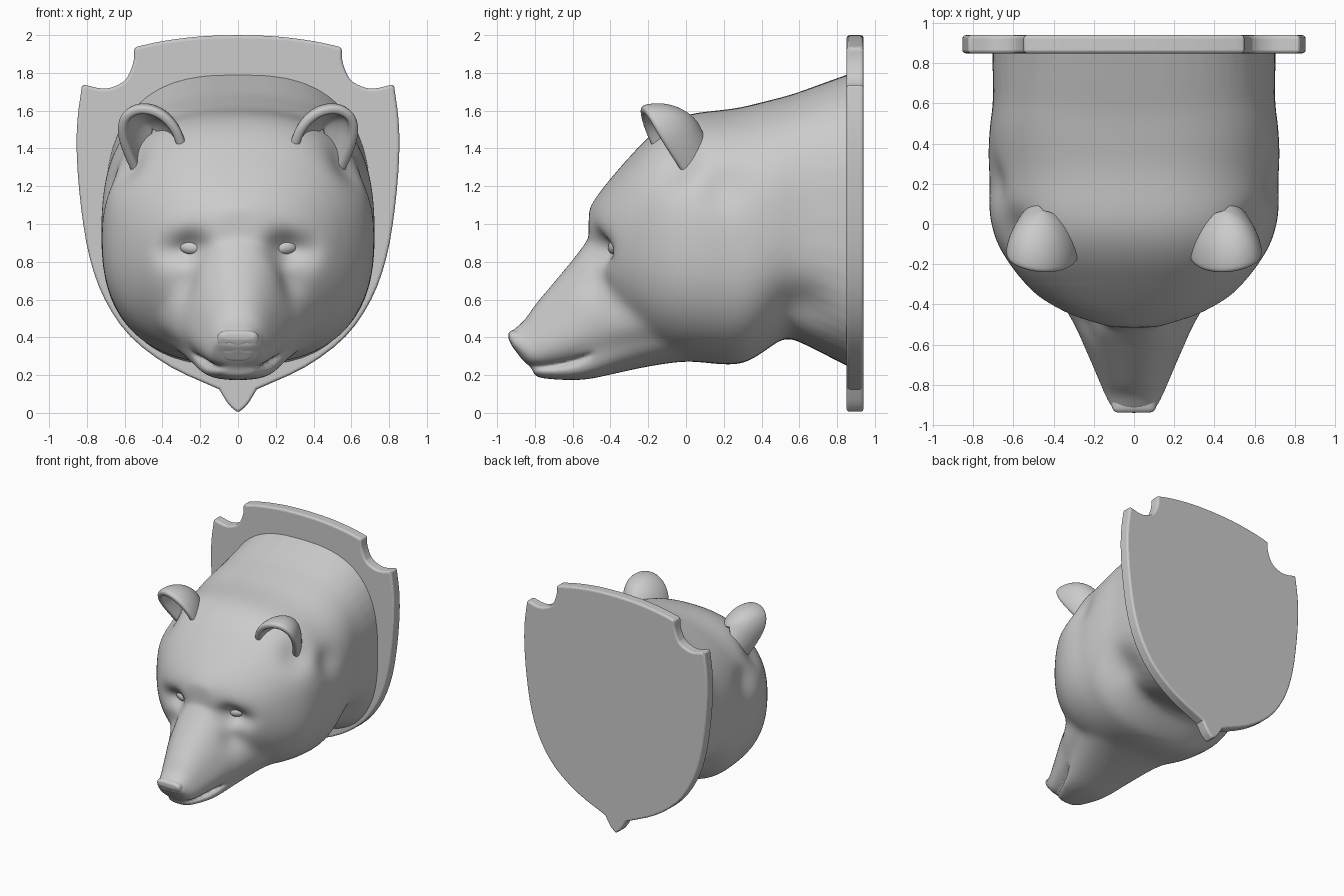
import bpy, bmesh, math
from mathutils import Vector
from mathutils.bvhtree import BVHTree

if "Cube" in bpy.data.objects:
    bpy.data.objects.remove(bpy.data.objects["Cube"])


def spline(pts, n):
    """Catmull-Rom samples through pts, ends included."""
    p = [Vector(q) for q in pts]
    p = [2 * p[0] - p[1]] + p + [2 * p[-1] - p[-2]]
    out = []
    for i in range(1, len(p) - 2):
        a, b, c, d = p[i - 1:i + 3]
        for k in range(n):
            t = k / n
            out.append(0.5 * (2 * b + (c - a) * t + (2 * a - 5 * b + 4 * c - d) * t * t
                              + (3 * b - a - 3 * c + d) * t ** 3))
    return out + [p[-2]]


def loft(bm, stations, expo=(2.3, 2.3), taper=0.0, n=48):
    """Closed skin over superellipse sections (y, half width, top z, bottom z)."""
    rings = []
    path = spline(stations, 3)
    for k, (y, w, top, bot) in enumerate(path):
        e = expo[0] + (expo[1] - expo[0]) * k / (len(path) - 1)
        ring = []
        for i in range(n):
            t = 2 * math.pi * i / n
            c, s = math.cos(t), math.sin(t)
            u = math.copysign(abs(c) ** (2 / e), c)
            v = math.copysign(abs(s) ** (2 / e), s)
            ring.append(bm.verts.new((w * u * (1 - taper * v), y,
                                      (top + bot) / 2 + v * (top - bot) / 2)))
        rings.append(ring)
    for a, b in zip(rings, rings[1:]):
        for i in range(n):
            bm.faces.new((a[i], a[(i + 1) % n], b[(i + 1) % n], b[i]))
    bm.faces.new(rings[0])
    bm.faces.new(rings[-1][::-1])


def finish(name, bm):
    bmesh.ops.recalc_face_normals(bm, faces=bm.faces)
    me = bpy.data.meshes.new(name)
    bm.to_mesh(me)
    bm.free()
    ob = bpy.data.objects.new(name, me)
    bpy.context.collection.objects.link(ob)
    return ob


def modifier(ob, kind, **settings):
    m = ob.modifiers.new(kind.title(), kind)
    for k, v in settings.items():
        setattr(m, k, v)


def apply_all(ob):
    dg = bpy.context.evaluated_depsgraph_get()
    me = bpy.data.meshes.new_from_object(ob.evaluated_get(dg))
    ob.modifiers.clear()
    ob.data = me
    me.shade_smooth()


def push(ob, centre, radius, move):
    """Soft sculpt brush, applied on both sides of x = 0."""
    for side in (1, -1) if centre[0] else (1,):
        c = Vector((side * centre[0], centre[1], centre[2]))
        m = Vector((side * move[0], move[1], move[2]))
        for v in ob.data.vertices:
            d = (v.co - c).length / radius
            if d < 3:
                v.co += m * math.exp(-d * d)


# Shield plaque
half = []
for seg in ([(0, 2), (.2, 1.993), (.4, 1.968), (.55, 1.935)],
            [(.55, 1.935), (.553, 1.86), (.59, 1.77), (.65, 1.73), (.72, 1.717), (.825, 1.74)],
            [(.825, 1.74), (.85, 1.55), (.853, 1.35), (.83, 1.08), (.785, .82), (.705, .6),
             (.57, .405), (.36, .245), (.1, .125)],
            [(.1, .125), (.05, .045), (0, 0)]):
    half += spline(seg, 3)[:-1]
half.append(Vector((0, 0)))
outline = half + [Vector((-p.x, p.y)) for p in half[-2:0:-1]]
bm = bmesh.new()
face = bm.faces.new([bm.verts.new((p.x, 0.85, p.y)) for p in outline])
ext = bmesh.ops.extrude_face_region(bm, geom=[face])
bmesh.ops.translate(bm, vec=(0, 0.09, 0),
                    verts=[g for g in ext["geom"] if isinstance(g, bmesh.types.BMVert)])
plaque = finish("shield_plaque", bm)
modifier(plaque, 'BEVEL', width=0.016, segments=3, limit_method='ANGLE',
         angle_limit=math.radians(40), use_clamp_overlap=False)
apply_all(plaque)
bpy.context.view_layer.objects.active = plaque
plaque.select_set(True)
bpy.ops.object.shade_smooth_by_angle(angle=math.radians(14))

# Head: skull with neck, muzzle and lower jaw fused together
bm = bmesh.new()
loft(bm, [(-.515, .12, 1.08, .86), (-.47, .30, 1.15, .68), (-.4, .43, 1.24, .54),
          (-.3, .54, 1.355, .43), (-.2, .62, 1.46, .35), (-.1, .68, 1.535, .3),
          (0, .712, 1.578, .277), (.1, .724, 1.595, .265), (.2, .718, 1.605, .255),
          (.3, .725, 1.62, .26), (.4, .725, 1.645, .315), (.52, .715, 1.675, .395),
          (.6, .703, 1.70, .375), (.85, .705, 1.79, .25), (.9, .705, 1.805, .225)],
     expo=(2.2, 2.75))
loft(bm, [(-.93, .1, .428, .36), (-.89, .122, .46, .315), (-.85, .138, .498, .265),
          (-.8, .158, .57, .235), (-.7, .198, .69, .24), (-.6, .24, .81, .25),
          (-.5, .285, .935, .26), (-.4, .34, .97, .28), (-.2, .42, 1.0, .32)],
     expo=(2.6, 2.4), taper=0.25)
loft(bm, [(-.81, .085, .25, .198), (-.75, .125, .265, .182), (-.6, .19, .30, .173),
          (-.5, .235, .36, .18), (-.4, .28, .46, .202), (-.2, .36, .6, .245),
          (0, .42, .65, .272), (.2, .4, .65, .265)])
head = finish("bear_head", bm)
modifier(head, 'REMESH', mode='VOXEL', voxel_size=0.014)
modifier(head, 'SMOOTH', factor=0.5, iterations=18)
apply_all(head)
# Extra softening where the cheeks meet muzzle and jaw
group = head.vertex_groups.new(name="soft")
for v in head.data.vertices:
    weight = min(1, max(0, (v.co.y + .62) / .15)) * min(1, max(0, (.7 - v.co.y) / .1))
    if v.co.z > .9 and v.co.y < -.3:
        weight *= .3
    group.add([v.index], weight, 'REPLACE')
modifier(head, 'SMOOTH', factor=0.5, iterations=70, vertex_group="soft")
apply_all(head)

# Sculpting: eye sockets, muzzle hollow, ear hollow, neck creases, mouth line
push(head, (.23, -.45, .87), .085, (0, .095, 0))
push(head, (.34, -.41, .86), .09, (0, .05, 0))
push(head, (.25, -.46, .68), .1, (-.02, .025, 0))
push(head, (.6, -.06, 1.33), .14, (-.035, .02, -.03))
push(head, (.71, .2, 1.2), .12, (-.03, 0, 0))
push(head, (.6, .62, .55), .15, (-.04, 0, .02))
for v in head.data.vertices:
    x, y, z = v.co
    if y < -.48:
        seam = .245 + .065 * (max(y + .8, 0) / .3) ** 2
        fade = min(1, (-.48 - y) / .08)
        v.co.x *= 1 - .16 * fade * math.exp(-((z - seam) / .016) ** 2)

# Nose pad with nostrils
bm = bmesh.new()
loft(bm, [(-.94, .085, .422, .392), (-.922, .107, .437, .356), (-.885, .113, .445, .305),
          (-.85, .1, .45, .27), (-.78, .06, .43, .29)], expo=(2.9, 2.9), n=32)
nose = finish("nose", bm)
modifier(nose, 'SUBSURF', levels=2, render_levels=2)
apply_all(nose)
push(nose, (.045, -.912, .348), .016, (0, .028, .01))
push(nose, (.07, -.912, .342), .014, (0, .018, .006))

# Eyes, seated on the sculpted surface
me = head.data
tree = BVHTree.FromPolygons([v.co for v in me.vertices], [tuple(p.vertices) for p in me.polygons])
for side, label in ((1, "left"), (-1, "right")):
    hit = tree.ray_cast(Vector((side * .25, -2, .876)), Vector((0, 1, 0)))[0]
    y = hit.y if hit else -.39
    bpy.ops.mesh.primitive_uv_sphere_add(segments=32, ring_count=16, radius=1,
                                         location=(side * .25, y + .012, .876),
                                         rotation=(0, -side * .1, side * .25))
    eye = bpy.context.object
    eye.name = label + "_eye"
    eye.scale = (.064, .036, .038)
    eye.data.shade_smooth()

# Ears: half bowls swept from a curved rim back to one point
rim = spline([(.285, -.16, 1.365), (.325, -.21, 1.48), (.385, -.235, 1.555), (.46, -.24, 1.595),
              (.54, -.225, 1.597), (.6, -.195, 1.555), (.615, -.15, 1.475), (.585, -.085, 1.37),
              (.525, 0, 1.24)], 3)
centre, back = Vector((.46, -.12, 1.45)), Vector((.45, .05, 1.515))
bm = bmesh.new()
rows = []
for k in range(9):
    a = math.pi / 2 * k / 8
    c = math.cos(a) if k < 8 else 0
    rows.append([bm.verts.new(centre + (p - centre) * c ** .9 + (back - centre) * math.sin(a))
                 for p in rim])
for r, q in zip(rows, rows[1:]):
    for i in range(len(rim) - 1):
        bm.faces.new((r[i], r[i + 1], q[i + 1], q[i]))
bmesh.ops.remove_doubles(bm, verts=bm.verts, dist=1e-4)
ears = finish("ears", bm)
modifier(ears, 'SOLIDIFY', thickness=0.05, offset=0)
modifier(ears, 'SUBSURF', levels=2, render_levels=2)
modifier(ears, 'MIRROR', use_axis=(True, False, False))
apply_all(ears)
